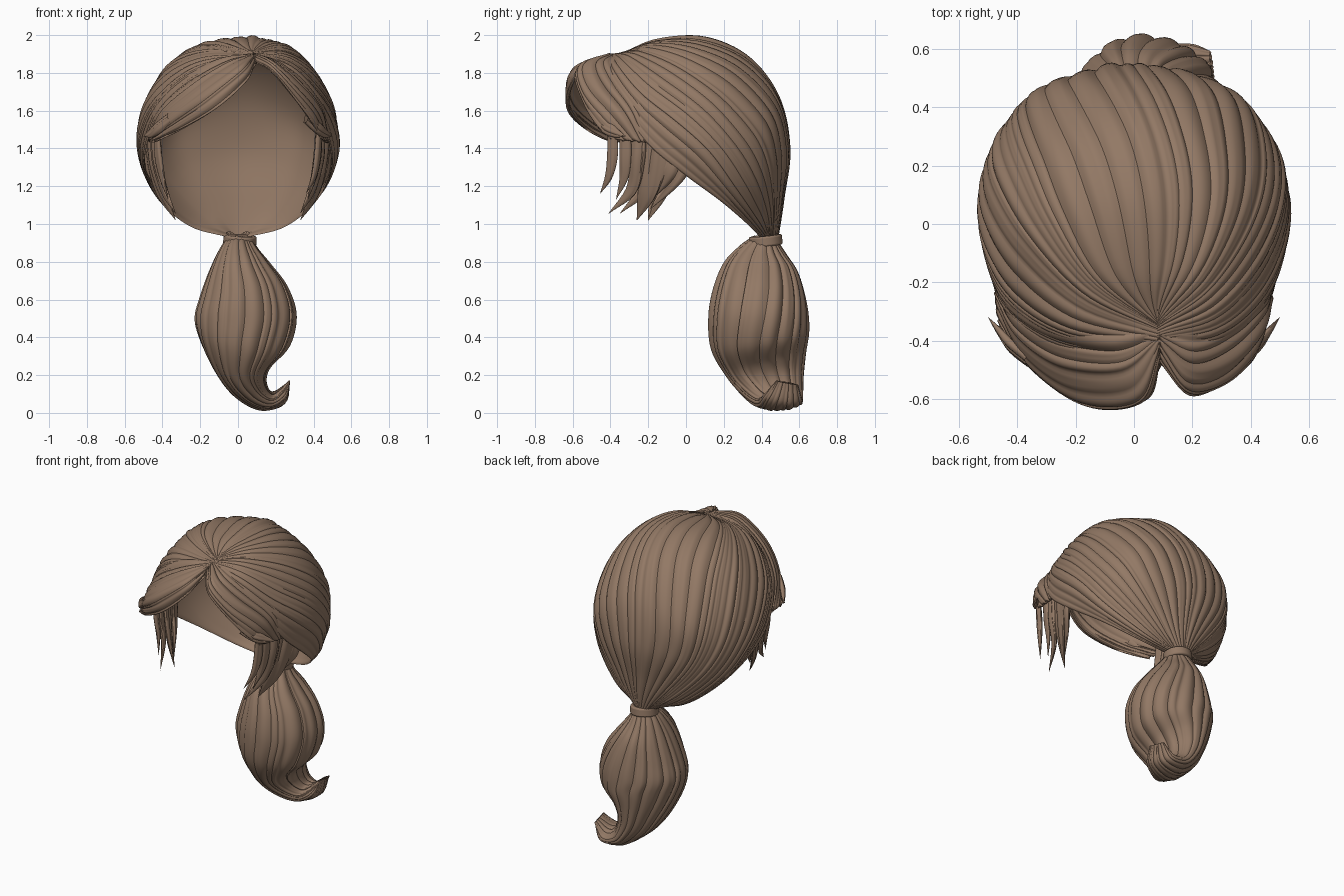
import bpy, bmesh, math, random
from mathutils import Vector

random.seed(4)
if "Cube" in bpy.data.objects:
    bpy.data.objects.remove(bpy.data.objects["Cube"], do_unlink=True)

# One brown for all the hair
brown = bpy.data.materials.new("hair_brown")
brown.use_nodes = True
COLOUR = (0.29, 0.19, 0.13, 1)
brown.diffuse_color = COLOUR
for node in brown.node_tree.nodes:
    if node.type == "BSDF_PRINCIPLED":
        node.inputs["Base Color"].default_value = COLOUR
        node.inputs["Roughness"].default_value = 0.7


def spline(pts, t):
    """Smooth curve through pts, t from 0 to 1."""
    last = len(pts) - 1
    x = min(max(t, 0), 1) * last
    i = min(int(x), last - 1)
    f = x - i
    b, c = pts[i], pts[i + 1]
    a = pts[i - 1] if i else b * 2 - c
    d = pts[i + 2] if i + 2 <= last else c * 2 - b
    return (b * 2 + (c - a) * f + (a * 2 - b * 5 + c * 4 - d) * f ** 2
            + (b * 3 - a - c * 3 + d) * f ** 3) / 2


def vectors(rows):
    return [[Vector(p) for p in row] for row in rows]


def finish(obj, thickness=0):
    obj.data.materials.append(brown)
    bpy.ops.object.select_all(action="DESELECT")
    obj.select_set(True)
    bpy.context.view_layer.objects.active = obj
    bpy.ops.object.shade_smooth_by_angle(angle=math.radians(45))
    if thickness:
        shell = obj.modifiers.new("thickness", "SOLIDIFY")
        shell.thickness = thickness
        shell.offset = -1


def loft(name, guides, locks, steps, depth=0.2, per_lock=8, thickness=0, lift=0):
    """Skin a surface over guide strands and groove it into rounded locks."""
    widths = [random.uniform(0.45, 1.7) for _ in range(locks)]
    total = sum(widths)
    columns = []                      # u, place across the lock, lock number
    start = 0
    for k, w in enumerate(widths):
        columns += [((start + w * s / per_lock) / total, s / per_lock, k)
                    for s in range(per_lock)]
        start += w
    columns.append((1, 1, locks - 1))
    height = [random.uniform(0.5, 1.2) for _ in widths]
    fork = [random.uniform(0.2, 0.9) for _ in widths]
    e = 0.004
    bm = bmesh.new()
    grid = []
    for j in range(steps + 1):
        v = j / steps
        row, before, after = ([spline(g, q) for g in guides]
                              for q in (v, max(v - e, 0), min(v + e, 1)))
        line = []
        for u, f, k in columns:
            # Locks sway gently sideways, but not at the borders
            border = abs(math.sin(math.pi * u))
            u += 0.03 * border * math.sin(math.tau * v)
            p = spline(row, u)
            u0, u1 = max(u - e, 0), min(u + e, 1)
            du = (spline(row, u1) - spline(row, u0)) / (u1 - u0)
            dv = spline(after, u) - spline(before, u)
            normal = du.cross(dv).normalized()
            width = du.length * widths[k] / total
            # Some locks split in two along part of their length
            split = math.exp(-((v - fork[k]) / 0.22) ** 2)
            bump = math.sin(math.pi * f)
            bump *= 1 - 0.4 * split * math.exp(-((f - 0.5) / 0.14) ** 2)
            line.append(bm.verts.new(p + normal * (
                lift * border ** 0.4
                + depth * width * (bump * height[k] - 0.5))))
        grid.append(line)
    for low, high in zip(grid, grid[1:]):
        for i in range(len(low) - 1):
            bm.faces.new((low[i], low[i + 1], high[i + 1], high[i]))
    bmesh.ops.remove_doubles(bm, verts=bm.verts, dist=0.0001)
    mesh = bpy.data.meshes.new(name)
    bm.to_mesh(mesh)
    bm.free()
    obj = bpy.data.objects.new(name, mesh)
    bpy.context.collection.objects.link(obj)
    finish(obj, thickness)


def sweep(name, stations, axis, locks, steps, depth, per_lock, sides=16, swirl=0):
    """Closed lock along stations of (x, y, z, half width, half depth)."""
    centres = [Vector(s[:3]) for s in stations]
    last = len(stations) - 1
    guides = [[] for _ in range(sides + 1)]
    for i, s in enumerate(stations):
        tangent = centres[min(i + 1, last)] - centres[max(i - 1, 0)]
        a = tangent.cross(axis).normalized()
        b = a.cross(tangent).normalized()
        for k, guide in enumerate(guides):
            turn = -math.tau * k / sides + swirl * math.sin(math.tau * i / last)
            guide.append(centres[i] + a * s[3] * math.cos(turn)
                         + b * s[4] * math.sin(turn))
    loft(name, guides, locks, steps, depth, per_lock)


# Swept-back cap: guide strands from the parting to the tie, centre to edge
half = vectors([
    [(0, -.33, 1.91), (0, -.15, 1.975), (0, .1, 1.985), (0, .33, 1.88),
     (0, .49, 1.67), (0, .55, 1.4), (0, .52, 1.15), (0, .49, .94)],
    [(0, -.34, 1.91), (.17, -.17, 1.955), (.27, .05, 1.925), (.31, .26, 1.81),
     (.32, .44, 1.58), (.27, .49, 1.36), (.15, .49, 1.13), (.04, .48, .94)],
    [(0, -.36, 1.905), (.22, -.25, 1.905), (.39, -.06, 1.82), (.48, .13, 1.66),
     (.48, .28, 1.45), (.39, .38, 1.25), (.22, .44, 1.06), (.065, .45, .94)],
    [(0, -.4, 1.9), (.25, -.36, 1.84), (.42, -.24, 1.7), (.515, -.07, 1.55),
     (.53, .1, 1.38), (.45, .24, 1.19), (.27, .37, 1.02), (.07, .43, .935)],
    [(0, -.44, 1.88), (.25, -.43, 1.77), (.42, -.33, 1.6), (.485, -.2, 1.42),
     (.49, -.02, 1.27), (.41, .19, 1.115), (.25, .34, .985), (.05, .39, .93)],
])
shift = (.08, .06, .03, .01, 0, 0, 0, 0)      # the parting sits off centre


def placed(strand, side):
    return [Vector((side * p.x + s * (1 - p.x / .55), p.y, p.z))
            for p, s in zip(strand, shift)]


cap_guides = [placed(g, -1) for g in half[:0:-1]] + [placed(g, 1) for g in half]
loft("hair_cap", cap_guides, 36, 48)
# Smooth lining, facing inwards and meeting the cap at its rim
loft("cap_lining", cap_guides[::-1], 12, 40, depth=0, lift=.03)

# Fringe lobes either side of the parting, each ending in a panel at the temple
left_lobe = vectors([
    [(.085, -.36, 1.9), (.24, -.34, 1.855), (.38, -.26, 1.735), (.465, -.2, 1.6),
     (.48, -.18, 1.43)],
    [(.09, -.42, 1.9), (.19, -.54, 1.85), (.32, -.52, 1.72), (.43, -.41, 1.58),
     (.47, -.28, 1.44)],
    [(.09, -.48, 1.86), (.19, -.59, 1.8), (.31, -.55, 1.65), (.4, -.48, 1.53),
     (.44, -.4, 1.45)],
])
right_lobe = vectors([
    [(.09, -.48, 1.86), (.05, -.6, 1.76), (-.11, -.635, 1.615), (-.3, -.54, 1.505),
     (-.45, -.4, 1.445)],
    [(.085, -.42, 1.9), (0, -.59, 1.83), (-.2, -.59, 1.69), (-.38, -.46, 1.56),
     (-.475, -.29, 1.445)],
    [(.085, -.36, 1.9), (-.1, -.37, 1.875), (-.29, -.32, 1.785), (-.43, -.24, 1.65),
     (-.48, -.18, 1.44)],
])
loft("fringe_left", left_lobe, 7, 32, thickness=.015)
loft("fringe_right", right_lobe, 8, 32, thickness=.015)


def wisp(name, path, w, side, back=0):
    """Thin tapering lock, lying flat to the side of the head."""
    stations = [(side * x, y + back, z, w * k, min(w * .5, .02) * k)
                for (x, y, z), k in zip(path, (.9, 1, .7, .02))]
    sweep(name, stations, Vector((side, -.4, 0)), 6, 16, .15, 4, 12)


# Loose wisps before each ear: path and half width
wisps = [
    ([(.43, -.39, 1.5), (.42, -.39, 1.36), (.4, -.41, 1.25), (.36, -.455, 1.16)], .03),
    ([(.43, -.32, 1.5), (.42, -.32, 1.35), (.4, -.33, 1.24), (.37, -.37, 1.13)], .034),
    ([(.44, -.25, 1.5), (.43, -.26, 1.34), (.39, -.29, 1.18), (.33, -.41, 1.055)], .045),
    ([(.46, -.15, 1.48), (.44, -.17, 1.32), (.4, -.21, 1.16), (.33, -.26, 1.02)], .075),
    ([(.47, -.06, 1.4), (.46, -.09, 1.29), (.41, -.15, 1.2), (.34, -.25, 1.08)], .05),
]
for n, (path, w) in enumerate(wisps, 1):
    wisp(f"wisp_left_{n}", path, w, 1)
    if n > 1:
        wisp(f"wisp_right_{n}", path, w, -1, back=.06)

# Flicked fringe tips standing off the temples
flick = [(.36, -.47, 1.56), (.42, -.42, 1.51), (.46, -.37, 1.48), (.5, -.32, 1.465)]
for side, label in ((1, "left"), (-1, "right")):
    wisp(f"fringe_flick_{label}", flick, .035, side)

# Ponytail: full in the middle, curling to a broad flick at the bottom
tail = [
    (.01, .425, .92, .068, .065), (.005, .41, .86, .105, .125),
    (.01, .395, .77, .16, .195), (.03, .385, .64, .23, .24),
    (.04, .383, .51, .266, .26), (.037, .392, .38, .24, .257),
    (.025, .425, .25, .155, .215), (.06, .46, .145, .1, .17),
    (.135, .495, .07, .06, .13), (.22, .515, .08, .042, .105),
    (.268, .535, .16, .005, .06),
]
sweep("ponytail", tail, Vector((0, 1, 0)), 20, 64, .2, 8, swirl=.25)

# Tie holding the ponytail: a tilted band with a rounded rim
bpy.ops.mesh.primitive_cylinder_add(vertices=40, radius=.088, depth=.055,
                                    location=(.01, .422, .912),
                                    rotation=(.1, .06, 0))
band = bpy.context.object
band.name = "hair_tie"
rim = band.modifiers.new("rim", "BEVEL")
rim.width = .01
rim.segments = 3
finish(band)
